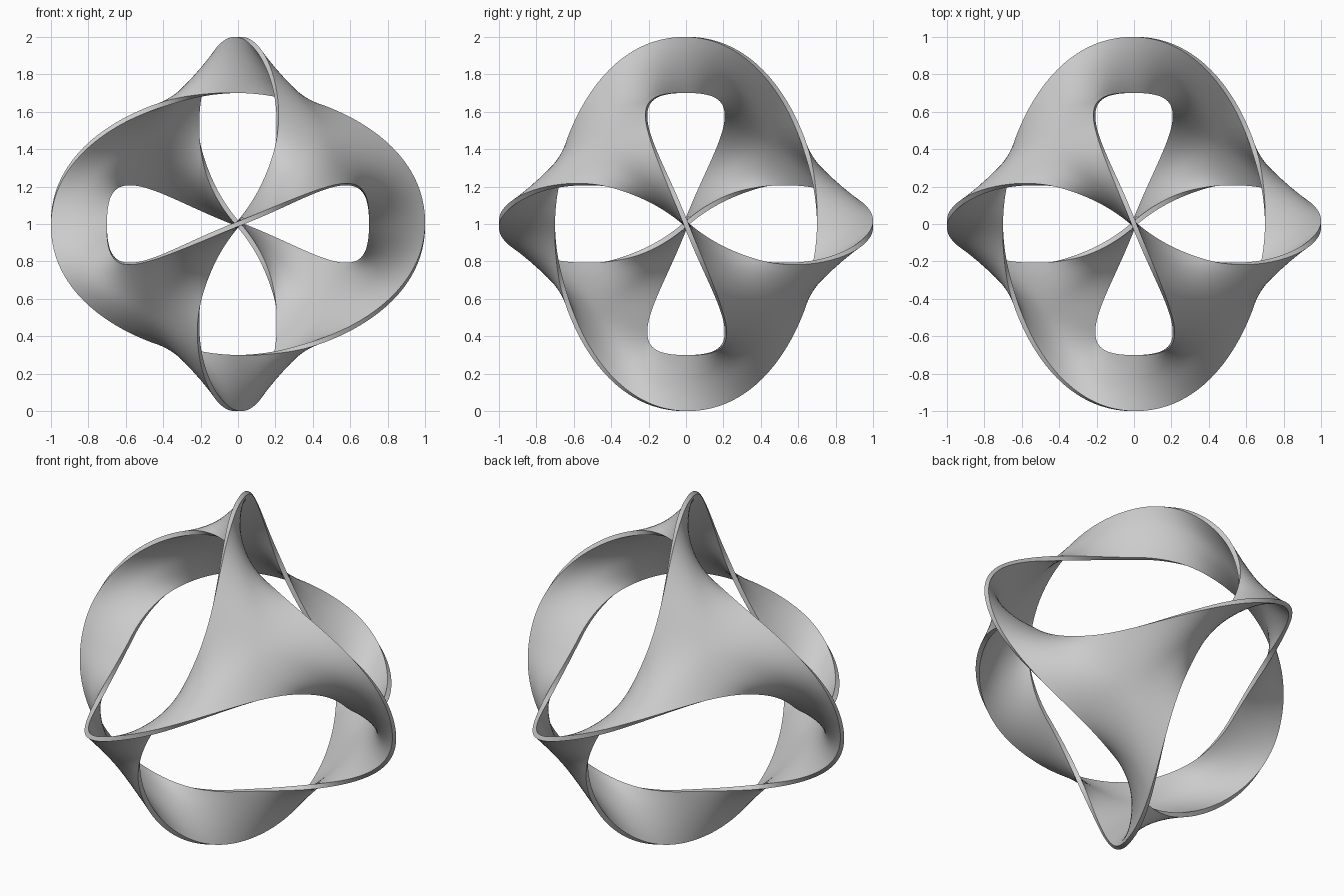
import bpy
import bmesh
import math
from mathutils import Vector
from mathutils.geometry import interpolate_bezier

if "Cube" in bpy.data.objects:
    bpy.data.objects.remove(bpy.data.objects["Cube"])

HALF, WIDE, THICK = 24, 12, 0.026


def turn(p):
    """Third of a turn about the middle of one patch."""
    return Vector((p.z, -p.x, -p.y))


# Edge curve of a patch, from the inside of one tip to the outside of the next
arc = interpolate_bezier(Vector((0, 0, 0.7)), Vector((0.42, -0.37, 0.71)),
                         Vector((1, -0.18, 0.46)), Vector((1, 0, 0)), 2 * HALF + 1)
left = arc[:HALF + 1]
right = [turn(turn(p)) for p in reversed(arc)][:HALF + 1]
mid = left[-1]
centre = (mid + turn(mid) + turn(turn(mid))) / 3 * 1.01

# One arm of the patch as a ruled ribbon, its last row bent through the centre
grid = []
for v in range(HALF + 1):
    bend = (v / HALF) ** 3
    row = []
    for u in range(WIDE + 1):
        f = u / WIDE
        p = left[v].lerp(right[v], f)
        s = abs(2 * f - 1)
        bent = centre.lerp(left[v] if f < 0.5 else right[v], s)
        row.append(p.lerp(bent, bend))
    grid.append(row)

# Three arms welded into one patch
pts, fixed, seam, quads, rims = [], set(), set(), [], []
for k in range(3):
    ids = []
    for v, row in enumerate(grid):
        ids.append([])
        for u, p in enumerate(row):
            near = [i for i, q in enumerate(pts) if (q - p).length < 0.0005]
            i = near[0] if near else len(pts)
            if not near:
                pts.append(p.copy())
            ids[v].append(i)
            if v == 0:
                seam.add(i)
            if v == 0 or u in (0, WIDE):
                fixed.add(i)
    for v in range(HALF):
        for u in range(WIDE):
            quads.append((ids[v][u], ids[v][u + 1], ids[v + 1][u + 1], ids[v + 1][u]))
        for u in (0, WIDE):
            rims.append((ids[v][u], ids[v + 1][u]))
    grid = [[turn(p) for p in row] for row in grid]

# Ease the joins between the arms
linked = [set() for _ in pts]
for q in quads:
    for k in range(4):
        linked[q[k]].update((q[k - 1], q[(k + 1) % 4]))
for sweep in range(8):
    pts = [p if i in fixed else
           p.lerp(sum((pts[j] for j in linked[i]), Vector()) / len(linked[i]), 0.5)
           for i, p in enumerate(pts)]

# Vertex normals, kept square to the axis along each seam
normals = [Vector() for _ in pts]
for a, b, c, d in quads:
    n = (pts[c] - pts[a]).cross(pts[d] - pts[b])
    for i in (a, b, c, d):
        normals[i] += n
for i in seam:
    axis = pts[i].normalized()
    normals[i] -= axis * normals[i].dot(axis)
for n in normals:
    n.normalize()

# Four thickened patches, joined along their seams
bm = bmesh.new()
for sx, sy, sz in ((1, 1, 1), (-1, -1, 1), (1, -1, -1), (-1, 1, -1)):
    layers = []
    for s in (0.5, -0.5):
        layer = []
        for p, n in zip(pts, normals):
            q = p + n * s * THICK
            layer.append(bm.verts.new((q.x * sx, q.y * sy, q.z * sz)))
        layers.append(layer)
    top, bottom = layers
    for face in quads:
        bm.faces.new([top[i] for i in face])
        bm.faces.new([bottom[i] for i in reversed(face)])
    for i, j in rims:
        bm.faces.new((top[j], top[i], bottom[i], bottom[j]))
bmesh.ops.remove_doubles(bm, verts=bm.verts, dist=0.0005)
bmesh.ops.recalc_face_normals(bm, faces=bm.faces)
bmesh.ops.translate(bm, verts=bm.verts, vec=(0, 0, 1))

mesh = bpy.data.meshes.new("twisted_ring_surface")
bm.to_mesh(mesh)
bm.free()
surface = bpy.data.objects.new("twisted_ring_surface", mesh)
bpy.context.collection.objects.link(surface)

# Plain grey material
grey = bpy.data.materials.new("plain_grey")
grey.use_nodes = True
colour = (0.6, 0.6, 0.6, 1)
grey.diffuse_color = colour
grey.node_tree.nodes["Principled BSDF"].inputs["Base Color"].default_value = colour
mesh.materials.append(grey)

bpy.ops.object.select_all(action="DESELECT")
surface.select_set(True)
bpy.context.view_layer.objects.active = surface
bpy.ops.object.shade_smooth_by_angle(angle=math.radians(40))
